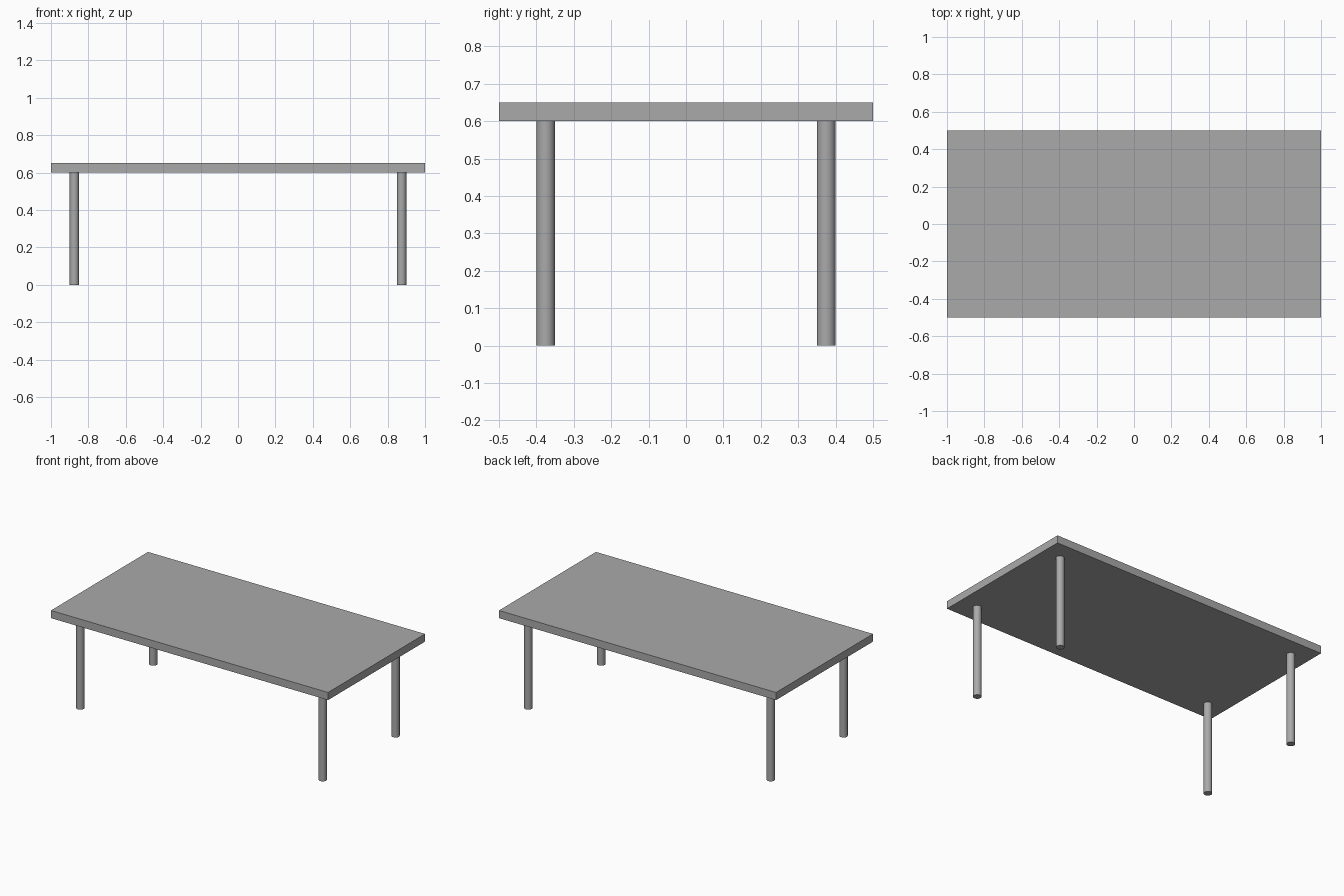
import bpy

# Remove the default cube
cube = bpy.data.objects.get("Cube")
if cube:
    bpy.data.objects.remove(cube, do_unlink=True)

TOP_Z, THICK = 0.65, 0.05
LEG_X, LEG_Y, LEG_R = 0.875, 0.375, 0.025
LEG_H = TOP_Z - THICK

# Single grey finish
grey = bpy.data.materials.new("grey")
grey.use_nodes = True
colour = (0.4, 0.4, 0.4, 1)
grey.diffuse_color = colour
grey.node_tree.nodes["Principled BSDF"].inputs["Base Color"].default_value = colour


def finish(name):
    obj = bpy.context.object
    obj.name = name
    obj.data.materials.append(grey)
    return obj


# Table top
bpy.ops.mesh.primitive_cube_add(size=1, location=(0, 0, TOP_Z - THICK / 2))
top = finish("table_top")
top.scale = (2, 1, THICK)
bpy.ops.object.transform_apply(location=False, rotation=False, scale=True)

# Four round legs
for side, sx in (("left", 1), ("right", -1)):
    for end, sy in (("front", -1), ("back", 1)):
        bpy.ops.mesh.primitive_cylinder_add(
            vertices=16, radius=LEG_R, depth=LEG_H,
            location=(sx * LEG_X, sy * LEG_Y, LEG_H / 2))
        finish(f"{end}_{side}_leg")
        bpy.ops.object.shade_smooth_by_angle()
